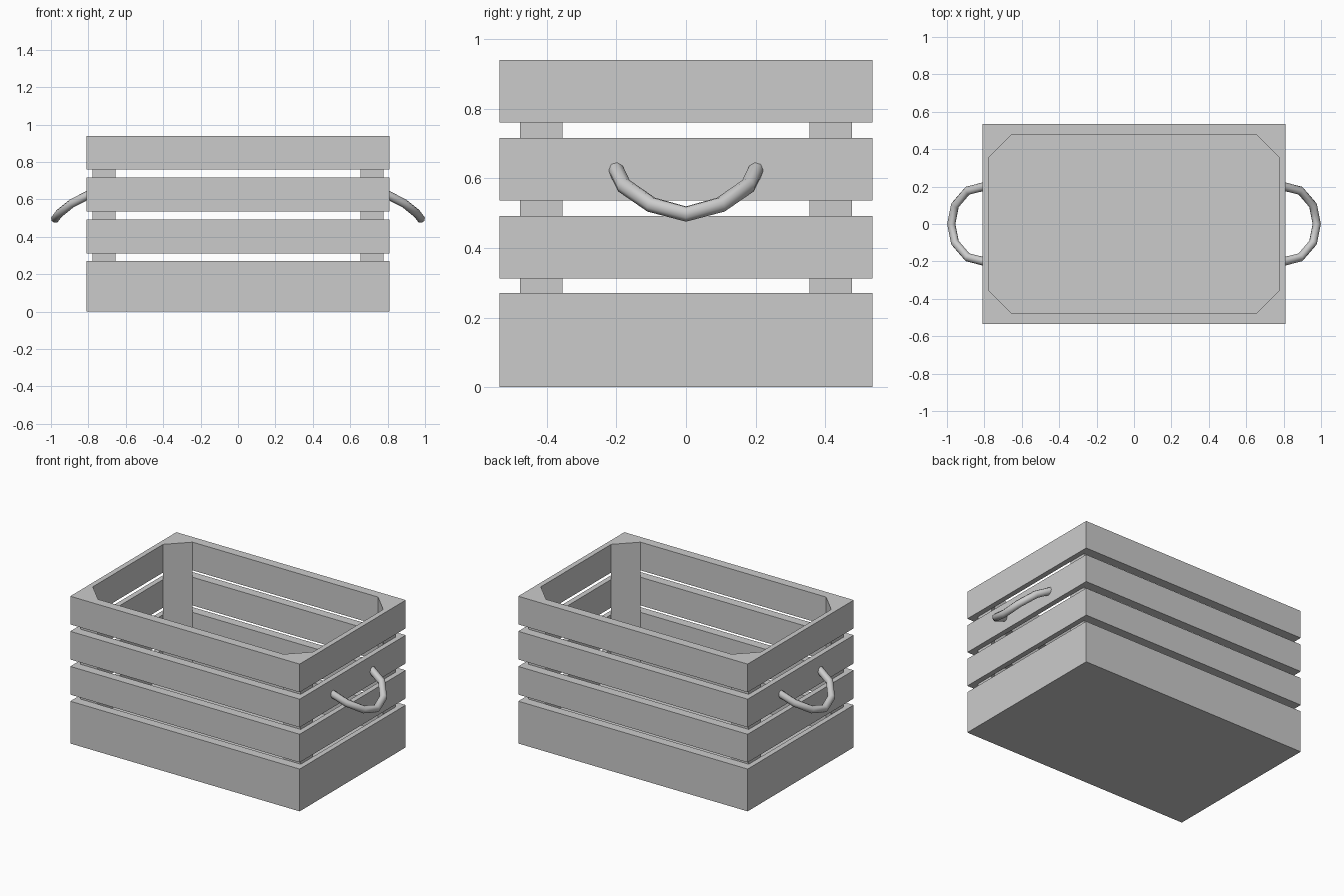
import bpy, bmesh

if "Cube" in bpy.data.objects:
    bpy.data.objects.remove(bpy.data.objects["Cube"])

X, Y = 0.81, 0.535        # outer half sizes
XI, YI = 0.777, 0.477     # inner half sizes
FLOOR, TOP, SLAT = 0.09, 0.94, 0.18
LEG = 0.122               # corner post leg length


def prism(name, outline, z0, z1):
    """Extrude a flat outline from z0 to z1."""
    bm = bmesh.new()
    face = bm.faces.new([bm.verts.new((x, y, z0)) for x, y in outline])
    new = bmesh.ops.extrude_face_region(bm, geom=[face])["geom"]
    verts = [g for g in new if isinstance(g, bmesh.types.BMVert)]
    bmesh.ops.translate(bm, verts=verts, vec=(0, 0, z1 - z0))
    bmesh.ops.recalc_face_normals(bm, faces=bm.faces)
    mesh = bpy.data.meshes.new(name)
    bm.to_mesh(mesh)
    bm.free()
    obj = bpy.data.objects.new(name, mesh)
    bpy.context.collection.objects.link(obj)
    return obj


def box(name, x0, x1, y0, y1, z0, z1):
    return prism(name, [(x0, y0), (x1, y0), (x1, y1), (x0, y1)], z0, z1)


# Solid base board
box("base_board", -X, X, -Y, Y, 0, FLOOR)

# Four rows of slats: long sides fit between the end slats
for i, z in enumerate((0.09, 0.312, 0.536, 0.76)):
    for s, side in ((-1, "front"), (1, "back")):
        box(f"{side}_slat_{i}", -XI, XI, *sorted((s * YI, s * Y)), z, z + SLAT)
    for s, side in ((-1, "left"), (1, "right")):
        box(f"{side}_slat_{i}", *sorted((s * XI, s * X)), -Y, Y, z, z + SLAT)

# Triangular corner posts
for sx in (-1, 1):
    for sy in (-1, 1):
        cx, cy = sx * XI, sy * YI
        prism("corner_post", [(cx, cy), (cx - sx * LEG, cy), (cx, cy - sy * LEG)], FLOOR, TOP)

# Drooping rope handles on both ends
half = [(0.795, 0.202, 0.627), (0.89, 0.178, 0.578), (0.957, 0.10, 0.524)]
path = half + [(0.977, 0, 0.497)] + [(x, -y, z) for x, y, z in reversed(half)]
for s, side in ((-1, "left"), (1, "right")):
    curve = bpy.data.curves.new(f"{side}_handle", "CURVE")
    curve.dimensions = "3D"
    curve.bevel_depth = 0.023
    curve.bevel_resolution = 2
    curve.use_fill_caps = True
    spline = curve.splines.new("POLY")
    spline.points.add(len(path) - 1)
    for p, (x, y, z) in zip(spline.points, path):
        p.co = (s * x, y, z, 1)
    spline.use_smooth = True
    bpy.context.collection.objects.link(bpy.data.objects.new(f"{side}_handle", curve))
